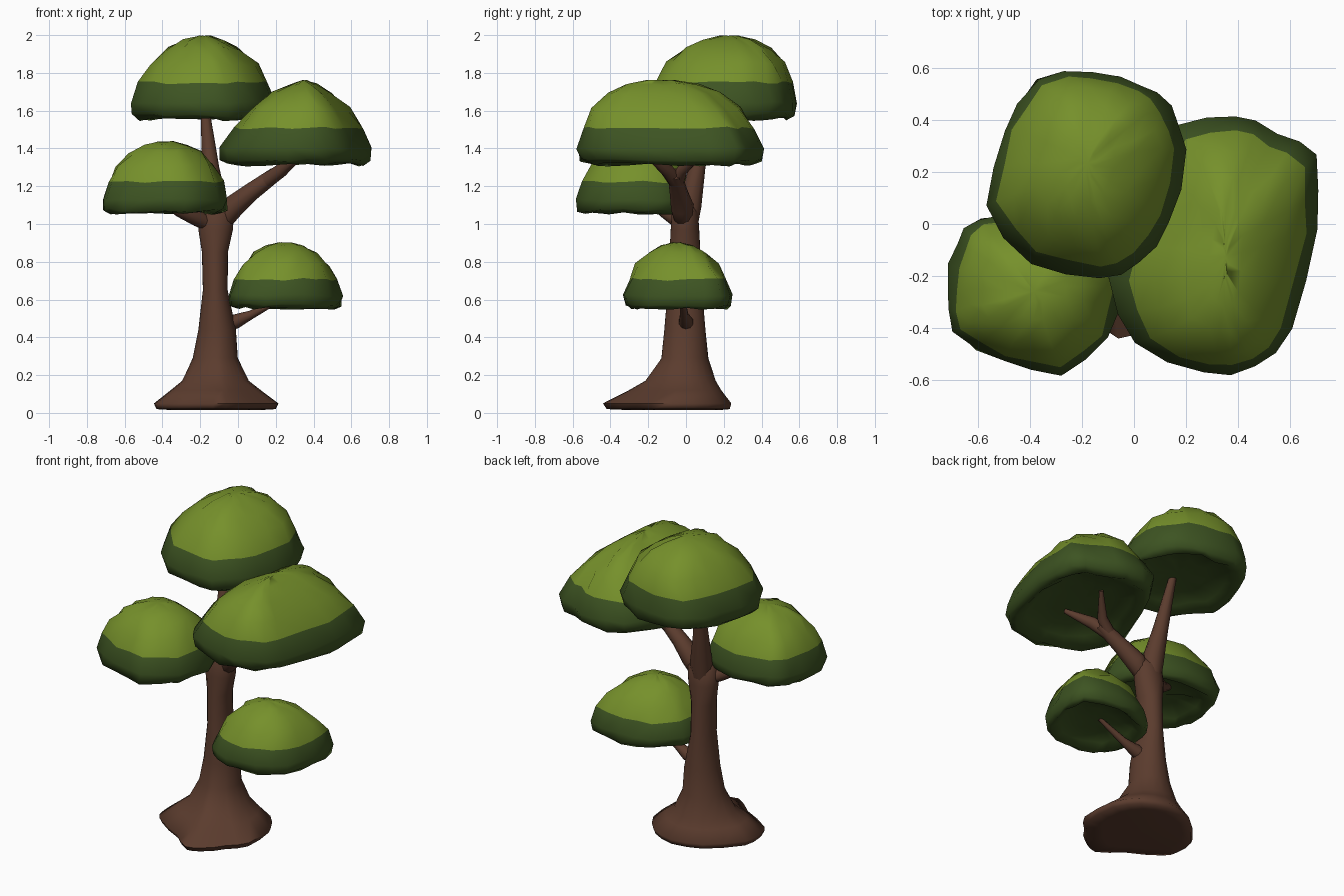
import bpy, bmesh, math, random
from mathutils import Vector

random.seed(4)
if "Cube" in bpy.data.objects:
    bpy.data.objects.remove(bpy.data.objects["Cube"])


def material(name, rgb):
    mat = bpy.data.materials.new(name)
    mat.use_nodes = True
    mat.diffuse_color = (*rgb, 1)
    mat.node_tree.nodes["Principled BSDF"].inputs["Base Color"].default_value = (*rgb, 1)
    return mat


bark = material("brown bark", (0.105, 0.045, 0.027))
leaf_light = material("light leaf green", (0.18, 0.28, 0.024))
leaf_dark = material("dark leaf green", (0.047, 0.088, 0.016))


def loft(name, rings, materials, split=None, angle=80):
    """Skin a stack of equal rings, cap both ends; faces from ring index split up get slot 1."""
    bm = bmesh.new()
    loops = [[bm.verts.new(p) for p in ring] for ring in rings]
    count = len(loops[0])
    for level, (low, high) in enumerate(zip(loops, loops[1:])):
        for i in range(count):
            j = (i + 1) % count
            face = bm.faces.new((low[i], low[j], high[j], high[i]))
            face.material_index = int(split is not None and level >= split)
    for loop, slot in ((loops[0], 0), (loops[-1], int(split is not None))):
        centre = sum((v.co for v in loop), Vector()) / count
        tip = bm.verts.new(centre)
        for i in range(count):
            bm.faces.new((loop[i], loop[(i + 1) % count], tip)).material_index = slot
    bmesh.ops.recalc_face_normals(bm, faces=bm.faces)
    mesh = bpy.data.meshes.new(name)
    bm.to_mesh(mesh)
    bm.free()
    obj = bpy.data.objects.new(name, mesh)
    bpy.context.collection.objects.link(obj)
    for mat in materials:
        mesh.materials.append(mat)
    bpy.ops.object.select_all(action="DESELECT")
    obj.select_set(True)
    bpy.context.view_layer.objects.active = obj
    bpy.ops.object.shade_smooth_by_angle(angle=math.radians(angle))
    return obj


def refine(outline):
    """Add a slightly bulged midpoint to each side of a closed outline."""
    points = [Vector(p) for p in outline]
    centre = sum(points, Vector((0, 0))) / len(points)
    result = []
    for a, b in zip(points, points[1:] + points[:1]):
        result += [a, centre + ((a + b) / 2 - centre) * 1.03]
    return result


# Canopy section: spread, height fraction, jitter
SECTION = [(0.4, 0.16, 0.008), (0.72, 0.11, 0.01), (0.87, 0.01, 0.01), (0.97, 0.06, 0.01),
           (1, 0.2, 0.008), (0.9, 0.44, 0.008), (0.76, 0.66, 0.013),
           (0.55, 0.84, 0.011), (0.33, 0.94, 0.007), (0.12, 0.99, 0.003)]


def canopy(name, outline, bottom, top, apex, taper=(1, 1)):
    """Lumpy cap whose upper rings shrink towards the apex, with a hollow underside."""
    points = refine(outline)
    centre = Vector([(min(c) + max(c)) / 2 for c in zip(*points)])
    apex = Vector(apex)
    rings = []
    for spread, height, jitter in SECTION:
        upper = height > 0.3
        sx, sy = (spread ** t if upper else spread for t in taper)
        middle = centre.lerp(apex, max(0, height - 0.2) / 0.8)
        ring = []
        for p in points:
            x, y = p - centre
            wobble = Vector([random.uniform(-jitter, jitter) for _ in range(3)])
            z = bottom + (top - bottom) * height
            ring.append(Vector((middle.x + x * sx, middle.y + y * sy, z)) + wobble)
        rings.append(ring)
    return loft(name, rings, [leaf_dark, leaf_light], split=5, angle=120)


# Leaf canopies
canopy("top_canopy",
       [(-0.5, 0.36), (-0.37, 0.56), (-0.16, 0.59), (0.04, 0.53), (0.14, 0.45), (0.2, 0.28),
        (0.13, 0), (0.02, -0.15), (-0.13, -0.21), (-0.4, -0.15), (-0.57, 0.07)],
       1.55, 2, (-0.18, 0.23), (1.15, 0.95))
canopy("left_canopy",
       [(0.17, 0.38), (0.39, 0.42), (0.55, 0.35), (0.7, 0.27), (0.71, -0.02), (0.6, -0.41),
        (0.47, -0.55), (0.27, -0.57), (0, -0.46), (-0.1, -0.21), (0, 0.1)],
       1.31, 1.765, (0.35, -0.13), (1.65, 0.85))
canopy("right_canopy",
       [(-0.6, 0.02), (-0.68, -0.07), (-0.72, -0.25), (-0.7, -0.42), (-0.5, -0.53),
        (-0.28, -0.58), (-0.1, -0.44), (-0.05, -0.22), (-0.12, -0.04), (-0.35, 0.05)],
       1.05, 1.44, (-0.38, -0.26), (0.95, 0.95))
canopy("low_canopy",
       [(-0.05, -0.1), (0, -0.25), (0.15, -0.33), (0.35, -0.32), (0.49, -0.2),
        (0.55, 0), (0.54, 0.19), (0.3, 0.25), (0.1, 0.2), (-0.03, 0.08)],
       0.55, 0.905, (0.25, -0.05), (1, 1.15))

# Trunk: root flare blending into a round stem
roots = refine([(-0.44, -0.13), (-0.4, -0.21), (-0.2, -0.33), (-0.06, -0.44), (0.03, -0.4),
                (0.12, -0.3), (0.21, -0.19), (0.2, 0.04), (0.1, 0.18), (-0.06, 0.24),
                (-0.25, 0.19), (-0.43, 0.01)])
stem = [(0.015, 0.6, -0.12, 0.1, 0.1), (0.02, 0.94, -0.12, 0.1, 0.1),
        (0.05, 1, -0.12, 0.1, 0.1), (0.12, 0.55, -0.12, 0.13, 0.13),
        (0.17, 0.24, -0.12, 0.13, 0.14), (0.29, 0, -0.12, 0.12, 0.125),
        (0.44, 0, -0.11, 0.1, 0.11), (0.65, 0, -0.12, 0.066, 0.092),
        (0.85, 0, -0.122, 0.069, 0.082), (0.97, 0, -0.118, 0.092, 0.076),
        (1.06, 0, -0.11, 0.09, 0.07), (1.1, 0, -0.1, 0.06, 0.05)]
rings = []
for z, flare, x, rx, ry in stem:
    axis = Vector((x, -0.005))
    ring = []
    for p in roots:
        direction = (p - axis).normalized()
        round_point = axis + Vector((direction.x * rx, direction.y * ry))
        ring.append((*round_point.lerp(p, flare), z))
    rings.append(ring)
loft("trunk", rings, [bark])


def branch(name, path):
    """Tapered round limb through (x, y, z, radius) points."""
    points = [Vector(p[:3]) for p in path]
    rings = []
    for i, (x, y, z, radius) in enumerate(path):
        along = points[min(i + 1, len(path) - 1)] - points[max(i - 1, 0)]
        side = along.cross(Vector((0, 1, 0))).normalized()
        up = along.cross(side).normalized()
        turns = [math.tau * k / 10 for k in range(10)]
        rings.append([points[i] + (side * math.cos(t) + up * math.sin(t)) * radius
                      for t in turns])
    return loft(name, rings, [bark])


# Limbs reaching into the canopies
branch("top_branch", [(-0.12, 0, 0.92, 0.05), (-0.12, 0.02, 1.1, 0.065),
                      (-0.145, 0.06, 1.3, 0.045), (-0.18, 0.14, 1.66, 0.02)])
branch("left_branch", [(-0.11, -0.01, 0.95, 0.03), (-0.03, -0.02, 1.09, 0.062),
                       (0.07, -0.04, 1.17, 0.048), (0.2, -0.06, 1.265, 0.038)])
branch("left_branch_front_fork", [(0.14, -0.05, 1.22, 0.04), (0.23, -0.1, 1.285, 0.036),
                                  (0.34, -0.21, 1.37, 0.014)])
branch("left_branch_back_fork", [(0.14, -0.05, 1.22, 0.038), (0.22, -0.02, 1.285, 0.03),
                                 (0.32, 0.09, 1.38, 0.012)])
branch("right_branch", [(-0.13, 0, 0.98, 0.03), (-0.21, -0.05, 1.03, 0.045),
                        (-0.31, -0.12, 1.07, 0.033), (-0.42, -0.18, 1.14, 0.018)])
branch("low_branch", [(-0.09, 0, 0.46, 0.04), (-0.01, 0, 0.485, 0.038),
                      (0.07, -0.01, 0.52, 0.023), (0.24, -0.02, 0.61, 0.012)])
